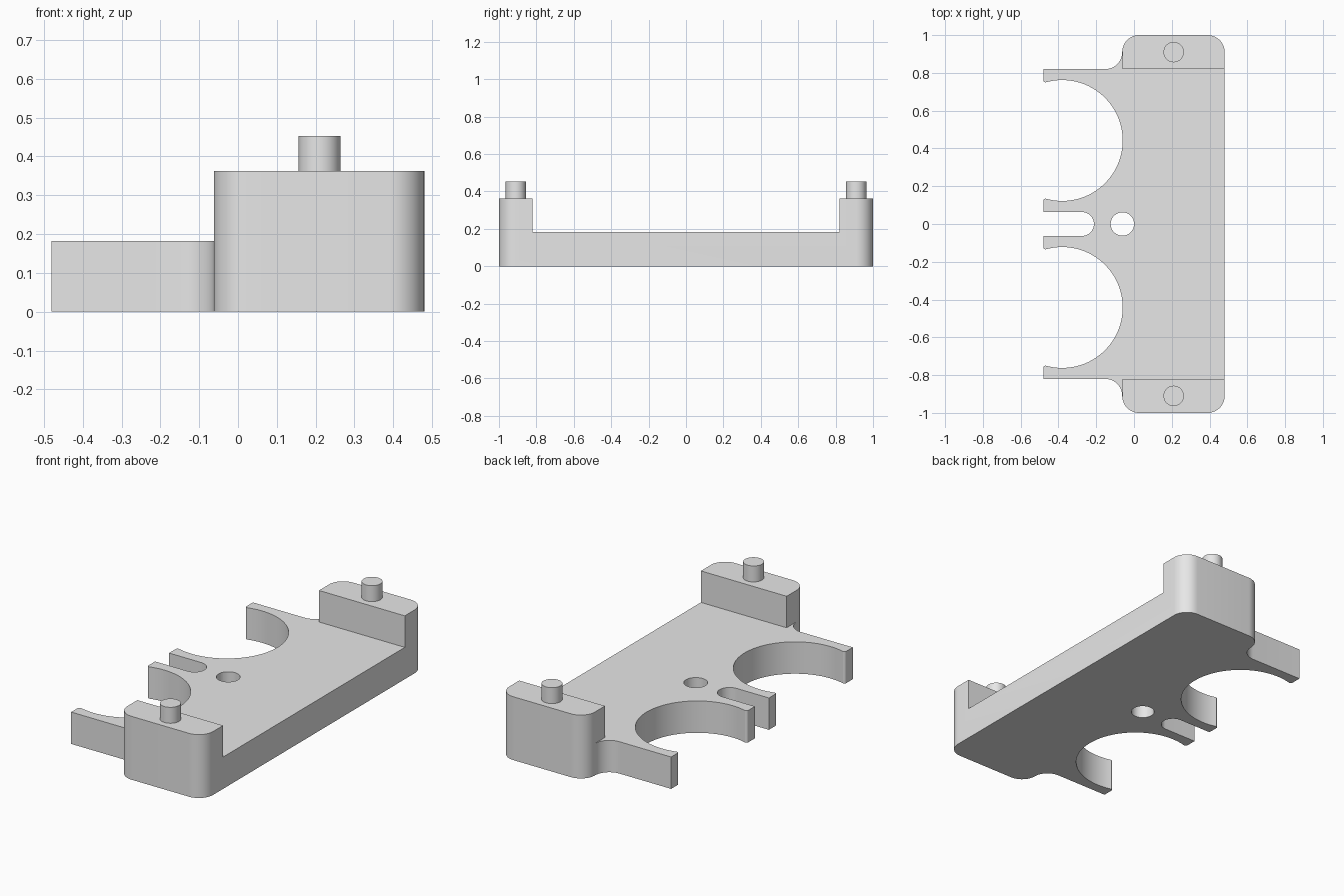
import bpy, bmesh
from math import radians, cos, sin

cube = bpy.data.objects.get("Cube")
if cube:
    bpy.data.objects.remove(cube, do_unlink=True)

PLATE_TOP, BLOCK_TOP, PEG_TOP = 0.182, 0.362, 0.453
HALF_X, INNER_X, BLOCK_Y = 0.48, -0.0625, 0.82

grey = bpy.data.materials.new("plain grey")
grey.use_nodes = True
grey.diffuse_color = (0.8, 0.8, 0.8, 1)
grey.node_tree.nodes["Principled BSDF"].inputs["Base Color"].default_value = (0.8, 0.8, 0.8, 1)


def arc(cx, cy, r, start, end, steps=12):
    angles = [radians(start + (end - start) * i / steps) for i in range(steps + 1)]
    return [(cx + r * cos(a), cy + r * sin(a)) for a in angles]


def prism(name, outline, bottom, top):
    bm = bmesh.new()
    face = bm.faces.new([bm.verts.new((x, y, bottom)) for x, y in outline])
    result = bmesh.ops.extrude_face_region(bm, geom=[face])
    verts = [v for v in result["geom"] if isinstance(v, bmesh.types.BMVert)]
    bmesh.ops.translate(bm, verts=verts, vec=(0, 0, top - bottom))
    bmesh.ops.recalc_face_normals(bm, faces=bm.faces)
    mesh = bpy.data.meshes.new(name)
    bm.to_mesh(mesh)
    bm.free()
    mesh.materials.append(grey)
    obj = bpy.data.objects.new(name, mesh)
    bpy.context.collection.objects.link(obj)
    return obj


def select(obj):
    bpy.ops.object.select_all(action="DESELECT")
    obj.select_set(True)
    bpy.context.view_layer.objects.active = obj


def cut(obj, cutter):
    mod = obj.modifiers.new("cut", "BOOLEAN")
    mod.operation, mod.solver, mod.object = "DIFFERENCE", "EXACT", cutter
    select(obj)
    bpy.ops.object.modifier_apply(modifier=mod.name)
    bpy.data.objects.remove(cutter, do_unlink=True)


def shade(obj):
    select(obj)
    bpy.ops.object.shade_smooth_by_angle(angle=radians(30))


# Footprint of the back half: slot, round bay, arm, fillet and block corners
half = arc(-0.275, 0, 0.063, 0, 90)
half += [(-HALF_X, 0.063)]
half += arc(-0.468, 0.122, 0.012, 180, 90, 5)
half += arc(-0.38, 0.442, 0.32, -106, 106, 56)
half += arc(-0.468, 0.762, 0.012, 270, 180, 5)
half += [(-HALF_X, BLOCK_Y)]
half += arc(-0.1525, 0.91, 0.09, 270, 360)
half += arc(0.0275, 0.91, 0.09, 180, 90)[1:]
half += arc(0.39, 0.91, 0.09, 90, 0)
outline = half + [(x, -y) for x, y in reversed(half[1:])]
bracket = prism("bracket", outline, 0, BLOCK_TOP)

# Lower the plate and arms between the two end blocks
edge = INNER_X + 0.0003
side = [(1, BLOCK_Y), (edge, BLOCK_Y), (edge, 0.95), (-1, 0.95)]
cut(bracket, prism("recess_cutter", side + [(x, -y) for x, y in reversed(side)], PLATE_TOP, 1))

# Screw hole behind the slot
cut(bracket, prism("hole_cutter", arc(-0.0615, 0, 0.062, 0, 350, 35), -0.5, 0.5))
shade(bracket)

# Locating pegs on the end blocks
for name, y in (("front_peg", -0.91), ("back_peg", 0.91)):
    shade(prism(name, arc(0.21, y, 0.054, 0, 350, 35), BLOCK_TOP - 0.02, PEG_TOP))
